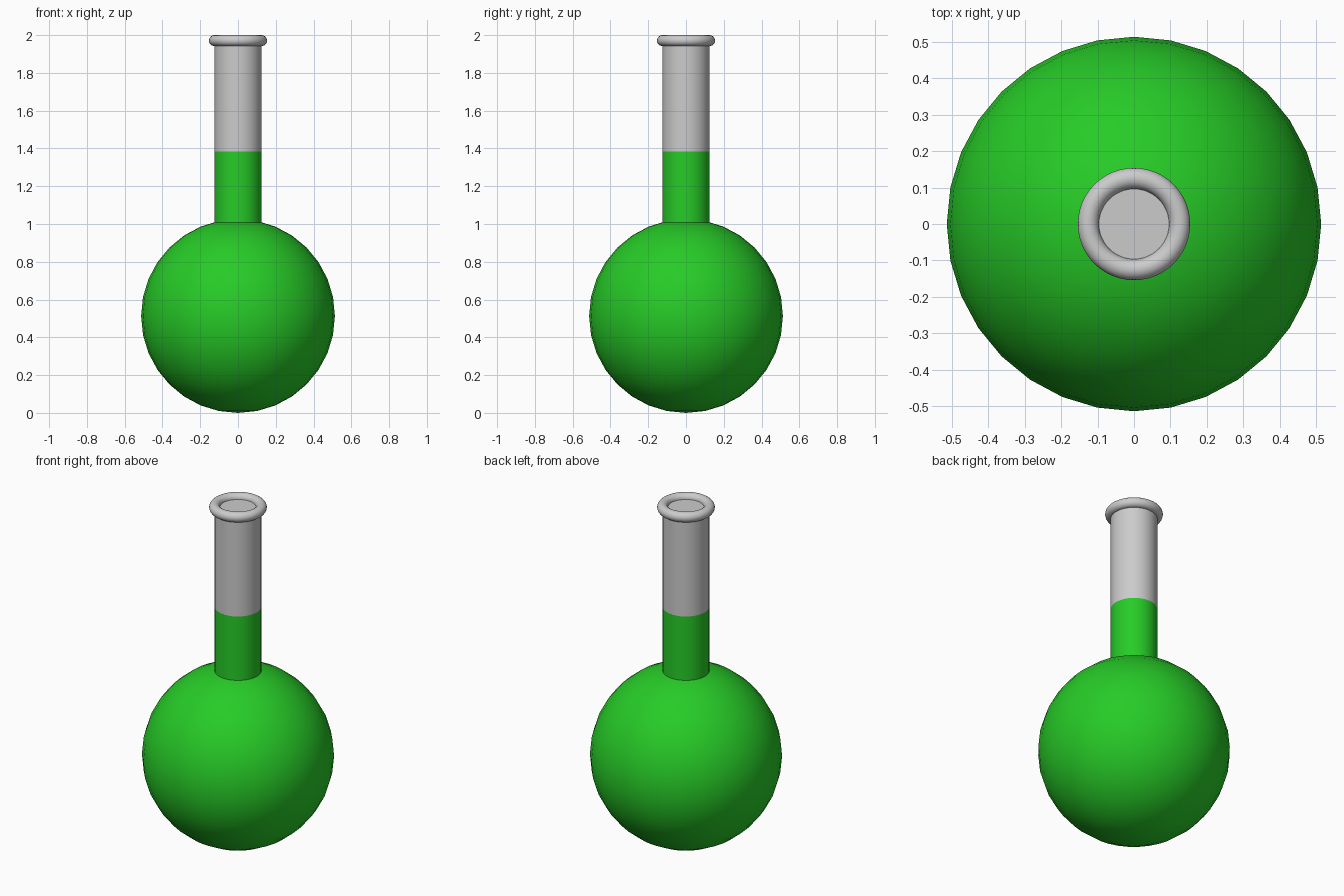
import bpy
import math

cube = bpy.data.objects.get("Cube")
if cube:
    bpy.data.objects.remove(cube, do_unlink=True)


def material(name, colour):
    mat = bpy.data.materials.new(name)
    mat.use_nodes = True
    mat.diffuse_color = colour
    mat.node_tree.nodes["Principled BSDF"].inputs["Base Color"].default_value = colour
    return mat


def finish(name, mat):
    obj = bpy.context.object
    obj.name = name
    obj.data.materials.append(mat)
    bpy.ops.object.shade_smooth_by_angle(angle=math.radians(40))


def tube(name, bottom, top, mat):
    bpy.ops.mesh.primitive_cylinder_add(
        vertices=32, radius=NECK_RADIUS, depth=top - bottom,
        location=(0, 0, (bottom + top) / 2))
    finish(name, mat)


glass = material("grey glass", (0.6, 0.6, 0.6, 1))
liquid = material("green liquid", (0.02, 0.6, 0.02, 1))

BULB_RADIUS = 0.513
NECK_RADIUS = 0.125
LIP_RADIUS = 0.029
LIQUID_TOP = 1.385
LIP_HEIGHT = 2 - LIP_RADIUS

# Round bulb full of liquid
bpy.ops.mesh.primitive_uv_sphere_add(
    segments=32, ring_count=16, radius=BULB_RADIUS, location=(0, 0, BULB_RADIUS))
finish("bulb", liquid)

# Neck: filled lower part and clear upper part, closed inside the lip
tube("neck_liquid", 0.95, LIQUID_TOP, liquid)
tube("neck_glass", LIQUID_TOP, LIP_HEIGHT, glass)

# Rolled lip
bpy.ops.mesh.primitive_torus_add(
    major_segments=48, minor_segments=16, major_radius=NECK_RADIUS,
    minor_radius=LIP_RADIUS, location=(0, 0, LIP_HEIGHT))
finish("lip", glass)
